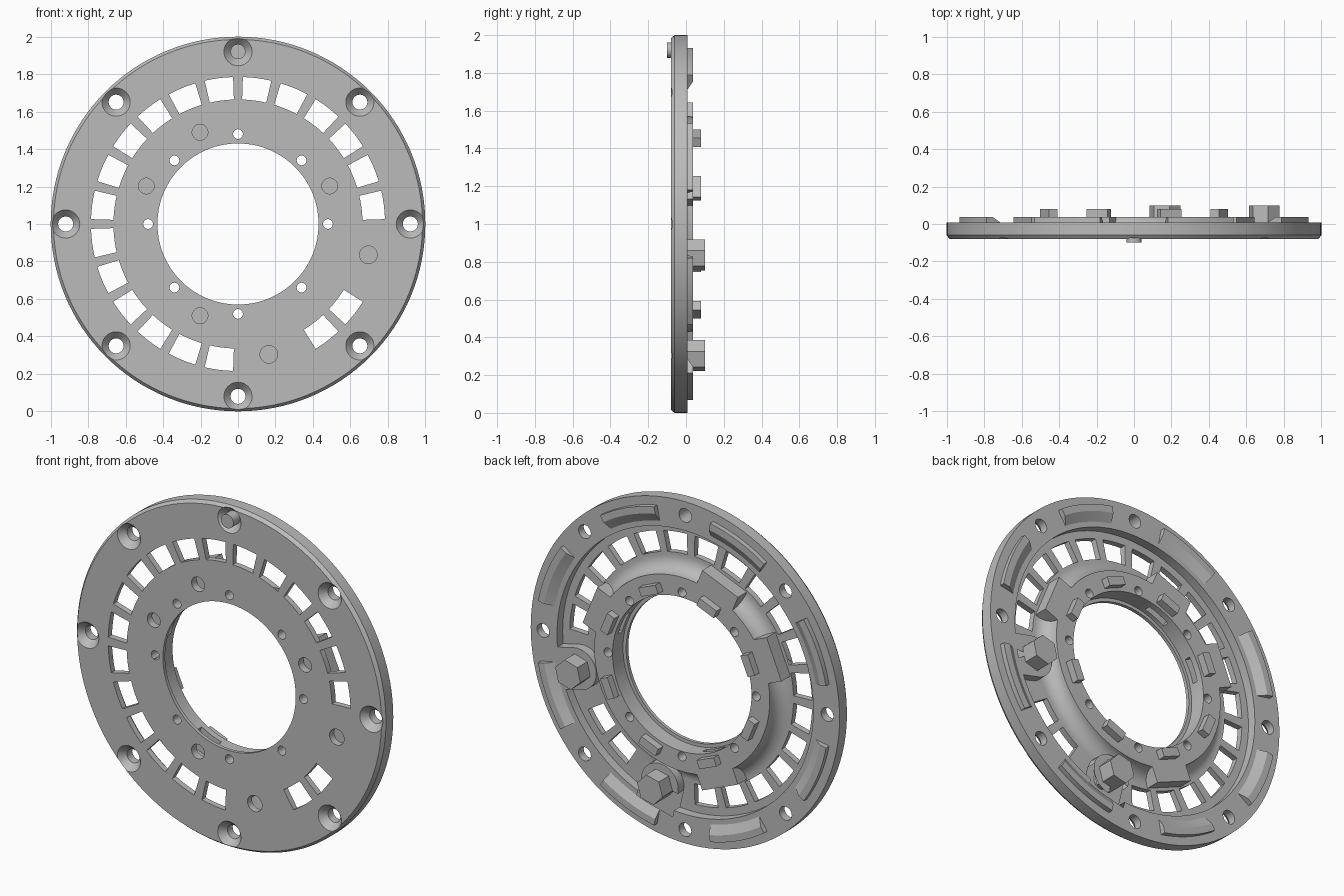
import bpy, bmesh, math
from math import cos, sin, radians
from mathutils import Matrix, Vector

if "Cube" in bpy.data.objects:
    bpy.data.objects.remove(bpy.data.objects["Cube"], do_unlink=True)

grey = bpy.data.materials.new("grey plastic")
grey.use_nodes = True
grey.diffuse_color = (0.5, 0.5, 0.5, 1)
grey.node_tree.nodes["Principled BSDF"].inputs["Base Color"].default_value = (0.5, 0.5, 0.5, 1)

CENTRE = Vector((0, 0, 1))
FRONT, FLOOR, RIM, HUB, CLIP = -0.08, -0.045, 0.008, 0.037, 0.08


def make(name, bm):
    bmesh.ops.recalc_face_normals(bm, faces=bm.faces)
    mesh = bpy.data.meshes.new(name)
    bm.to_mesh(mesh)
    bm.free()
    mesh.materials.append(grey)
    obj = bpy.data.objects.new(name, mesh)
    bpy.context.collection.objects.link(obj)
    return obj


def lathe(bm, profile, start=0, end=360, steps=128):
    """Sweep a closed (radius, y) profile around the disc axis."""
    full = end - start == 360
    rings = []
    for i in range(steps if full else steps + 1):
        a = radians(start + (end - start) * i / steps)
        rings.append([bm.verts.new((r * cos(a), y, 1 + r * sin(a))) for r, y in profile])
    n = len(profile)
    for i in range(steps):
        p, q = rings[i], rings[(i + 1) % len(rings)]
        for j in range(n):
            k = (j + 1) % n
            bm.faces.new((p[j], p[k], q[k], q[j]))
    if not full:
        bm.faces.new(rings[0])
        bm.faces.new(rings[-1])


def place(angle, r, y):
    return (Matrix.Translation(CENTRE) @ Matrix.Rotation(-radians(angle), 4, 'Y')
            @ Matrix.Translation((r, y, 0)))


def tube(bm, angle, r, front_radius, back_radius, y0, y1, sides=32):
    m = place(angle, r, (y0 + y1) / 2) @ Matrix.Rotation(radians(90), 4, 'X')
    bmesh.ops.create_cone(bm, cap_ends=True, segments=sides, radius1=back_radius,
                          radius2=front_radius, depth=y1 - y0, matrix=m)


def box(bm, angle, r0, r1, half_width, y0, y1):
    m = place(angle, (r0 + r1) / 2, (y0 + y1) / 2)
    m = m @ Matrix.Diagonal((r1 - r0, y1 - y0, 2 * half_width, 1))
    bmesh.ops.create_cube(bm, size=1, matrix=m)


def combine(target, operation, shape, angles, *args):
    """Repeat a shape at the given angles and join it to or cut it from the target."""
    bm = bmesh.new()
    for a in angles:
        shape(bm, a, *args)
    tool = make("tool", bm)
    mod = target.modifiers.new("combine", 'BOOLEAN')
    mod.operation, mod.solver, mod.object = operation, 'EXACT', tool
    bpy.context.view_layer.objects.active = target
    bpy.ops.object.modifier_apply(modifier=mod.name)
    bpy.data.objects.remove(tool, do_unlink=True)


def rib(bm, a):
    lathe(bm, [(0.86, 0), (0.86, RIM), (0.91, HUB), (0.95, HUB), (0.95, 0)],
          a - 11.5, a + 11.5, 12)


def window(bm, a):
    lathe(bm, [(0.665, -0.1), (0.785, -0.1), (0.785, 0.1), (0.665, 0.1)],
          a - 5.6, a + 5.6, 4)


# Disc: chamfered front edge, raised rim, recessed floor, hub with a concave fillet
profile = [(0.43, FRONT), (0.985, FRONT), (1, -0.06), (1, RIM), (0.83, RIM), (0.83, FLOOR)]
drop = HUB - FLOOR
for i in range(11):
    t = radians(90 * i / 10)
    profile.append((0.65 - drop * sin(t), HUB - drop * cos(t)))
profile += [(0.45, HUB), (0.45, -0.06), (0.43, -0.06)]
bm = bmesh.new()
lathe(bm, profile)
disc = make("flange_disc", bm)

eighths = [45 * i for i in range(8)]
between = [a + 22.5 for a in eighths]
pillars = [22.5, 112.5, 157.5, 247.5]
nuts = [-13.3, -76.7]
windows = [7.5 + 15 * i for i in range(24) if i not in (18, 19, 22, 23)]

# Raised parts on the back
combine(disc, 'UNION', box, pillars, 0.48, 0.645, 0.125, -0.06, HUB)
combine(disc, 'UNION', box, between, 0.467, 0.517, 0.06, 0.02, CLIP)
combine(disc, 'UNION', rib, between)
combine(disc, 'UNION', tube, nuts, 0.715, 0.12, 0.12, -0.06, RIM)
combine(disc, 'UNION', box, nuts, 0.715, 0.86, 0.12, -0.06, RIM)

# Windows, countersunk rim holes, hub holes and nut pockets
combine(disc, 'DIFFERENCE', window, windows)
combine(disc, 'DIFFERENCE', tube, eighths, 0.92, 0.078, 0.04, -0.083, -0.04)
combine(disc, 'DIFFERENCE', tube, eighths, 0.92, 0.04, 0.04, -0.1, 0.1)
combine(disc, 'DIFFERENCE', tube, eighths, 0.48, 0.026, 0.026, -0.1, 0.1)
combine(disc, 'DIFFERENCE', tube, nuts, 0.715, 0.047, 0.047, -0.1, 0.1)
combine(disc, 'DIFFERENCE', tube, nuts, 0.715, 0.085, 0.085, -0.04, 0.1, 6)

# Blind holes from the front, meeting slots that open into the bore
combine(disc, 'DIFFERENCE', tube, pillars, 0.53, 0.042, 0.042, -0.1, -0.01)
combine(disc, 'DIFFERENCE', box, pillars, 0.42, 0.585, 0.07, -0.035, 0.0)

# Smooth round walls, keep edges sharp
for o in bpy.context.selected_objects:
    o.select_set(False)
disc.select_set(True)
bpy.context.view_layer.objects.active = disc
bpy.ops.object.shade_smooth_by_angle(angle=radians(25))
